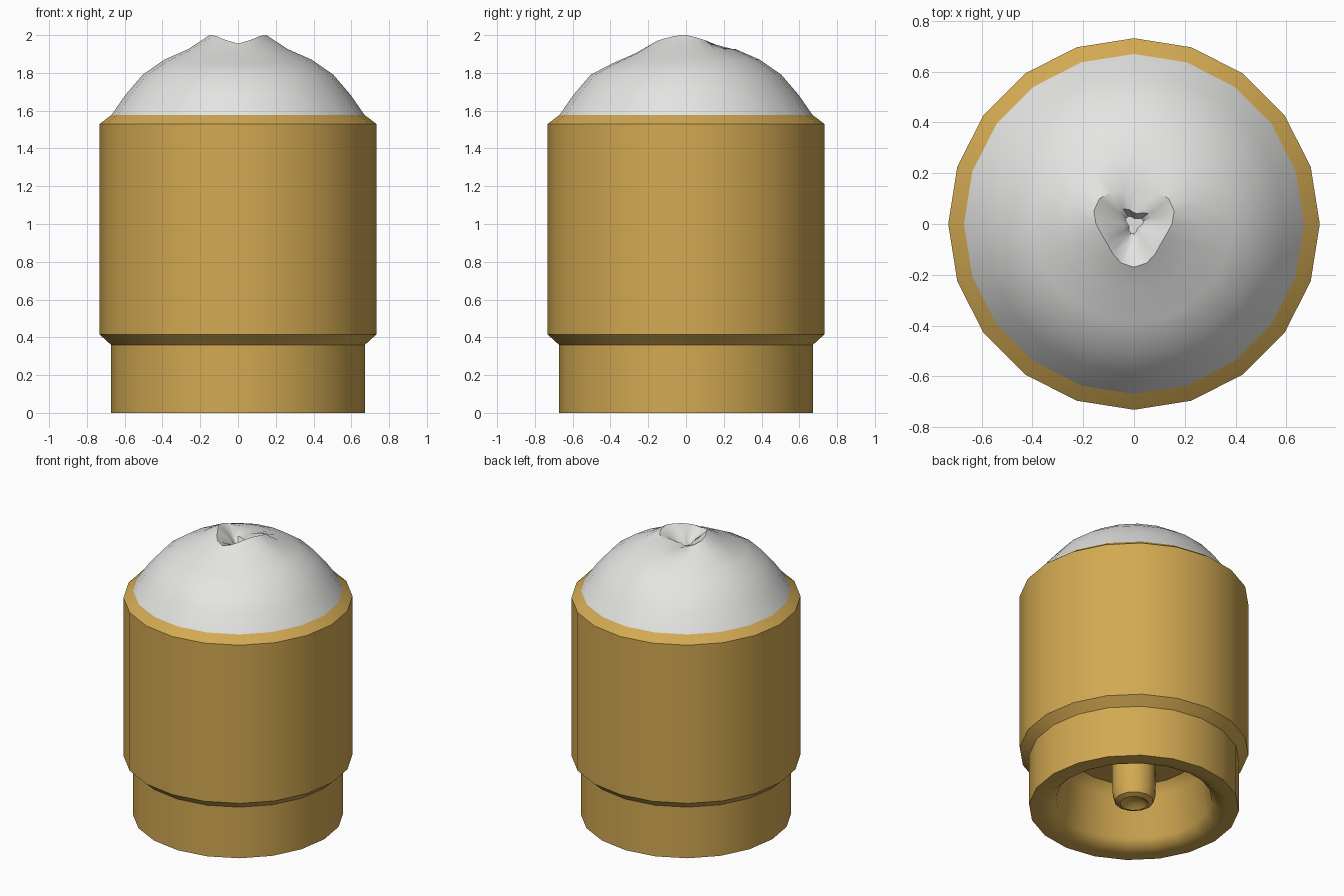
import bpy, math

if "Cube" in bpy.data.objects:
    bpy.data.objects.remove(bpy.data.objects["Cube"])

SIDES = 20


def material(name, rgb):
    m = bpy.data.materials.new(name)
    m.diffuse_color = (*rgb, 1)
    m.use_nodes = True
    m.node_tree.nodes["Principled BSDF"].inputs["Base Color"].default_value = m.diffuse_color
    return m


gold = material("brass gold", (0.65, 0.40, 0.085))
white = material("pale silver", (0.78, 0.78, 0.77))


def lathe(name, profile, mat, sides=SIDES, angle=40, shift=None, cap_start=False, cap_end=False):
    """Spin a (radius, z) profile round z; shift(radius, z, a) may bend the rings."""
    verts, faces = [], []
    for r, z in profile:
        for i in range(sides):
            a = 2 * math.pi * i / sides
            rr, zz = shift(r, z, a) if shift else (r, z)
            verts.append((rr * math.cos(a), rr * math.sin(a), zz))
    for k in range(len(profile) - 1):
        for i in range(sides):
            j = (i + 1) % sides
            faces.append((k * sides + i, k * sides + j,
                          (k + 1) * sides + j, (k + 1) * sides + i))
    if cap_start:
        faces.append(tuple(reversed(range(sides))))
    if cap_end:
        n = (len(profile) - 1) * sides
        faces.append(tuple(range(n, n + sides)))
    me = bpy.data.meshes.new(name)
    me.from_pydata(verts, [], faces)
    me.materials.append(mat)
    me.shade_smooth()
    me.set_sharp_from_angle(angle=math.radians(angle))
    ob = bpy.data.objects.new(name, me)
    bpy.context.collection.objects.link(ob)
    return ob


# Casing: cavity ceiling, cavity wall, bottom rim, stepped base, body, shoulder
lathe("casing", [(0.40, 0.40), (0.46, 0.34), (0.50, 0.06), (0.55, 0.01), (0.60, 0.0),
                 (0.672, 0.0), (0.672, 0.36), (0.732, 0.415), (0.732, 1.53),
                 (0.70, 1.555), (0.67, 1.577)], gold, cap_start=True)

# Pin in the bottom cavity, with a dimpled end
lathe("centre_pin", [(0.05, 0.06), (0.09, 0.03), (0.125, 0.045), (0.14, 0.10), (0.145, 0.40)],
      gold, sides=12, cap_start=True)


# Domed tip with an uneven, folded crater on top
def crumple(r, z, a):
    if r < 0.2:
        front = math.sin(a)
        if r > 0.12:      # crater lip: two high folds left and right, lower at the back
            z += 0.045 * abs(math.cos(a)) - 0.03 * max(front, 0)
            r += 0.02 * math.sin(3 * a)
        else:             # crater floor
            r *= 1 + 0.3 * math.sin(3 * a + 0.6)
    elif r < 0.45:        # slight sag towards the front
        z -= 0.02 * max(-math.sin(a), 0)
    return r, z


lathe("domed_tip", [(0.67, 1.577), (0.595, 1.685), (0.505, 1.79), (0.39, 1.87), (0.265, 1.925),
                    (0.15, 1.955), (0.06, 1.925), (0.03, 1.88)],
      white, angle=35, shift=crumple, cap_end=True)
